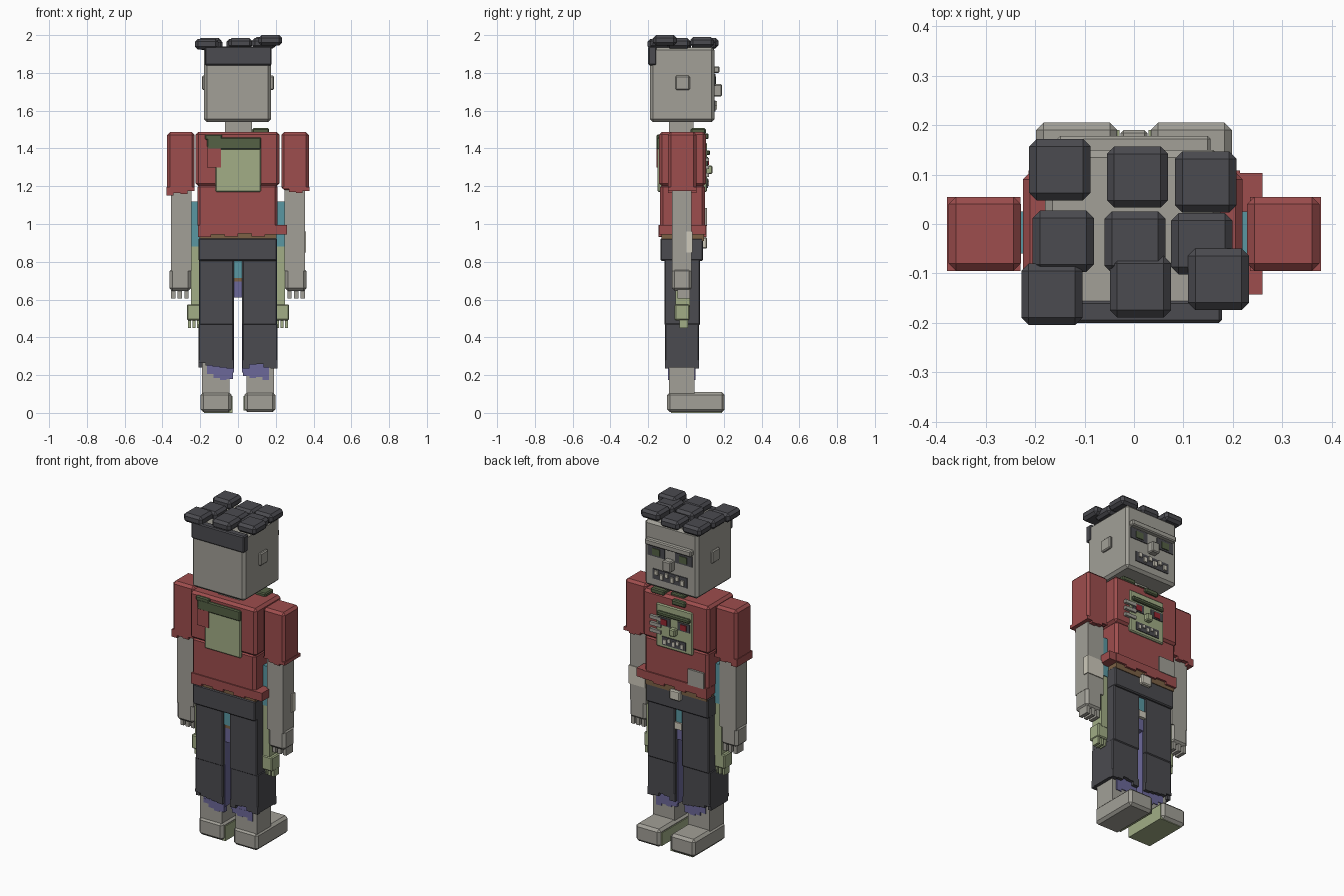
import bpy
import bmesh

if "Cube" in bpy.data.objects:
    bpy.data.objects.remove(bpy.data.objects["Cube"], do_unlink=True)

COLOURS = {
    "stone_grey": (.36, .35, .31),
    "shirt_red": (.34, .075, .075),
    "charcoal": (.07, .07, .08),
    "pale_green": (.36, .42, .24),
    "olive": (.09, .12, .06),
    "teal": (.1, .31, .36),
    "purple": (.15, .14, .32),
    "brown": (.2, .12, .06),
    "bone": (.62, .59, .5),
    "eye_red": (.3, .02, .03),
}
materials = {}
for colour_name, rgb in COLOURS.items():
    material = bpy.data.materials.new(colour_name)
    material.use_nodes = True
    material.diffuse_color = (*rgb, 1)
    shader = material.node_tree.nodes["Principled BSDF"]
    shader.inputs["Base Color"].default_value = (*rgb, 1)
    materials[colour_name] = material


def box(name, colour, x, y, z, bevel=0.0):
    """Block spanning the given x, y and z ranges, with chamfered edges."""
    mesh = bpy.data.meshes.new(name)
    bm = bmesh.new()
    bmesh.ops.create_cube(bm, size=1)
    spans = (x, y, z)
    for vert in bm.verts:
        vert.co = [low + (high - low) * (c + .5)
                   for c, (low, high) in zip(vert.co, spans)]
    if bevel:
        bmesh.ops.bevel(bm, geom=bm.edges[:], offset=bevel, segments=1,
                        affect="EDGES")
    bm.to_mesh(mesh)
    bm.free()
    mesh.materials.append(materials[colour])
    obj = bpy.data.objects.new(name, mesh)
    bpy.context.collection.objects.link(obj)
    return obj


def pair(name, colour, x, y, z, bevel=0.0):
    """The same block on the left (+x) and mirrored to the right."""
    box("left_" + name, colour, x, y, z, bevel)
    box("right_" + name, colour, (-x[1], -x[0]), y, z, bevel)


def fringe(name, colour, x, y, top, drops):
    """Ragged hem: a row of strips of differing length."""
    step = (x[1] - x[0]) / len(drops)
    for i, drop in enumerate(drops):
        start = x[0] + i * step
        box(f"{name}_{i}", colour, (start, start + step), y, (top - drop, top))


def teeth(name, count, half, y, z):
    """Row of teeth with gaps, alternating between the two jaws."""
    step = 2 * half / count
    middle = (z[0] + z[1]) / 2
    for i in range(count):
        start = -half + (i + .2) * step
        span = (middle, z[1]) if i % 2 else (z[0] + .005, middle + .01)
        box(f"{name}_{i}", "bone", (start, start + step * .6), y, span)


SOFT = .015
FINE = .006

# Large head, ears and neck
box("head", "stone_grey", (-.18, .175), (-.19, .15), (1.54, 1.935), SOFT)
pair("ear", "stone_grey", (.17, .19), (-.055, .02), (1.71, 1.785), FINE)
box("neck", "stone_grey", (-.07, .075), (-.09, .04), (1.45, 1.56))

# Large face
box("brow", "stone_grey", (-.155, .155), (.14, .178), (1.8, 1.835), FINE)
box("nose", "stone_grey", (-.027, .027), (.14, .19), (1.675, 1.74), FINE)
pair("eye_socket", "charcoal", (.035, .15), (.148, .155), (1.73, 1.795))
pair("pupil", "olive", (.065, .115), (.15, .16), (1.74, 1.78))
box("mouth", "charcoal", (-.115, .115), (.148, .155), (1.595, 1.655))
teeth("tooth", 6, .105, (.15, .165), (1.6, 1.65))

# Hair blocks and the band at the nape
box("nape_hair", "charcoal", (-.175, .178), (-.2, -.155), (1.84, 1.94), FINE)
HAIR = [(-.15, .11, 1.985), (.007, .095, 1.975), (.145, .085, 1.99),
        (-.143, -.035, 1.975), (.002, -.037, 1.98), (.137, -.04, 1.985),
        (-.166, -.142, 1.98), (.013, -.127, 1.985), (.171, -.112, 2)]
HALF = .062
for i, (x, y, top) in enumerate(HAIR):
    box(f"hair_block_{i}", "charcoal", (x - HALF, x + HALF),
        (y - HALF, y + HALF), (top - .055, top), SOFT)

# Red shirt
box("chest", "shirt_red", (-.225, .22), (-.143, .105), (1.2, 1.488), SOFT)
box("shirt_waist", "shirt_red", (-.215, .21), (-.138, .1), (.98, 1.21), SOFT)
for side, y in (("front", (-.145, -.1)), ("back", (.06, .108))):
    fringe(side + "_shirt_hem", "shirt_red", (-.213, .215), y, .995,
           [.065, .05, .06, .045, .06, .05])
box("hem_flap", "shirt_red", (.2, .26), (-.143, .103), (.945, .995))
box("right_hem", "shirt_red", (-.213, -.18), (-.14, .1), (.94, .99))
box("pocket_patch", "stone_grey", (-.195, -.09), (.09, .112), (.99, 1.085))
pair("sleeve", "shirt_red", (.229, .375), (-.095, .055), (1.18, 1.487), SOFT)
fringe("left_sleeve_hem", "shirt_red", (.235, .378), (-.095, .055), 1.195,
       [.01, .025, .03, .02])
fringe("right_sleeve_hem", "shirt_red", (-.378, -.23), (-.095, .055), 1.195,
       [.045, .03, .035, .02])

# Large arms, hands and fingers
pair("arm", "stone_grey", (.245, .355), (-.075, .03), (.75, 1.2))
pair("hand", "stone_grey", (.25, .362), (-.075, .03), (.645, .765), SOFT)
for i in range(3):
    start = .262 + i * .035
    pair(f"finger_{i}", "stone_grey", (start, start + .022), (-.045, .02),
         (.605, .66))
box("arm_bandage", "bone", (.25, .36), (0, .035), (.85, .96))

# Belt and charcoal trousers
box("belt", "brown", (-.205, .205), (-.13, .095), (.91, .95))
box("buckle", "bone", (-.035, .035), (.08, .112), (.87, .93), FINE)
box("hips", "charcoal", (-.21, .207), (-.135, .09), (.805, .925), FINE)
pair("thigh", "charcoal", (.022, .206), (-.115, .075), (.465, .82), FINE)
pair("shin_cloth", "charcoal", (.024, .21), (-.112, .07), (.27, .475), FINE)
for side, y in (("front", (-.112, -.09)), ("back", (.045, .07))):
    fringe(side + "_left_cuff", "charcoal", (.024, .21), y, .28,
           [.045, .025, .02, .04, .045])
    fringe(side + "_right_cuff", "charcoal", (-.21, -.024), y, .28,
           [.015, .03, .035, .04, .045])
pair("outer_cuff", "charcoal", (.188, .21), (-.1, .06), (.24, .28))

# Large ankles and feet
pair("ankle", "stone_grey", (.045, .19), (-.09, .045), (.09, .29))
pair("foot", "stone_grey", (.034, .198), (-.1, .205), (.004, .11), SOFT)

# Smaller green figure: head showing through the shirt
box("small_head", "pale_green", (-.12, .122), (-.15, .112), (1.17, 1.43), FINE)
box("small_nape_hair", "olive", (-.165, .123), (-.156, -.12), (1.395, 1.458),
    FINE)
box("torn_shirt_flap", "shirt_red", (-.165, -.09), (-.155, -.13), (1.3, 1.41))
SMALL_HAIR = [(-.13, -.11, 1.475), (.12, .07, 1.507), (0, .05, 1.503),
              (-.03, .085, 1.48)]
for i, (x, y, top) in enumerate(SMALL_HAIR):
    box(f"small_hair_{i}", "olive", (x - .045, x + .045),
        (y - .045, y + .035), (top - .03, top), FINE)

# Smaller face
box("small_brow", "olive", (-.11, .11), (.1, .128), (1.365, 1.39), FINE)
box("small_nose", "pale_green", (-.02, .02), (.1, .14), (1.265, 1.31), FINE)
pair("small_socket", "charcoal", (.025, .105), (.109, .117), (1.305, 1.355))
pair("small_pupil", "eye_red", (.045, .085), (.11, .121), (1.312, 1.345))
box("small_mouth", "charcoal", (-.08, .08), (.109, .117), (1.19, 1.24))
teeth("small_tooth", 5, .072, (.11, .123), (1.195, 1.235))
for i in range(3):
    low = 1.25 + i * .04
    box(f"cheek_bar_{i}", "stone_grey", (.085, .16), (.1, .121),
        (low, low + .02))

# Smaller body, arms and hands
box("small_shirt", "teal", (-.17, .17), (-.1, .065), (.715, 1.12))
box("small_belt", "brown", (-.165, .165), (-.095, .06), (.695, .72))
box("small_buckle", "bone", (-.024, .024), (.05, .075), (.68, .72))
pair("small_sleeve", "teal", (.17, .25), (-.06, .025), (.88, 1.12))
pair("small_arm", "pale_green", (.18, .25), (-.055, .02), (.56, .89))
pair("small_hand", "pale_green", (.19, .27), (-.06, .018), (.49, .575), FINE)
for i in range(3):
    start = .2 + i * .025
    pair(f"small_finger_{i}", "pale_green", (start, start + .016),
         (-.035, .01), (.45, .5))

# Smaller trousers and feet
box("small_hips", "purple", (-.16, .16), (-.095, .055), (.61, .7))
pair("small_leg", "purple", (.02, .165), (-.094, .05), (.215, .62))
for side, y in (("front", (-.095, -.07)), ("back", (.03, .05))):
    fringe(side + "_left_small_cuff", "purple", (.026, .165), y, .23,
           [.035, .045, .04, .055])
    fringe(side + "_right_small_cuff", "purple", (-.165, -.026), y, .23,
           [.025, .045, .055, .05])
box("left_small_foot", "pale_green", (.029, .17), (-.08, .19), (.012, .09))
box("right_small_foot", "pale_green", (-.18, -.029), (-.08, .19), (0, .09))
